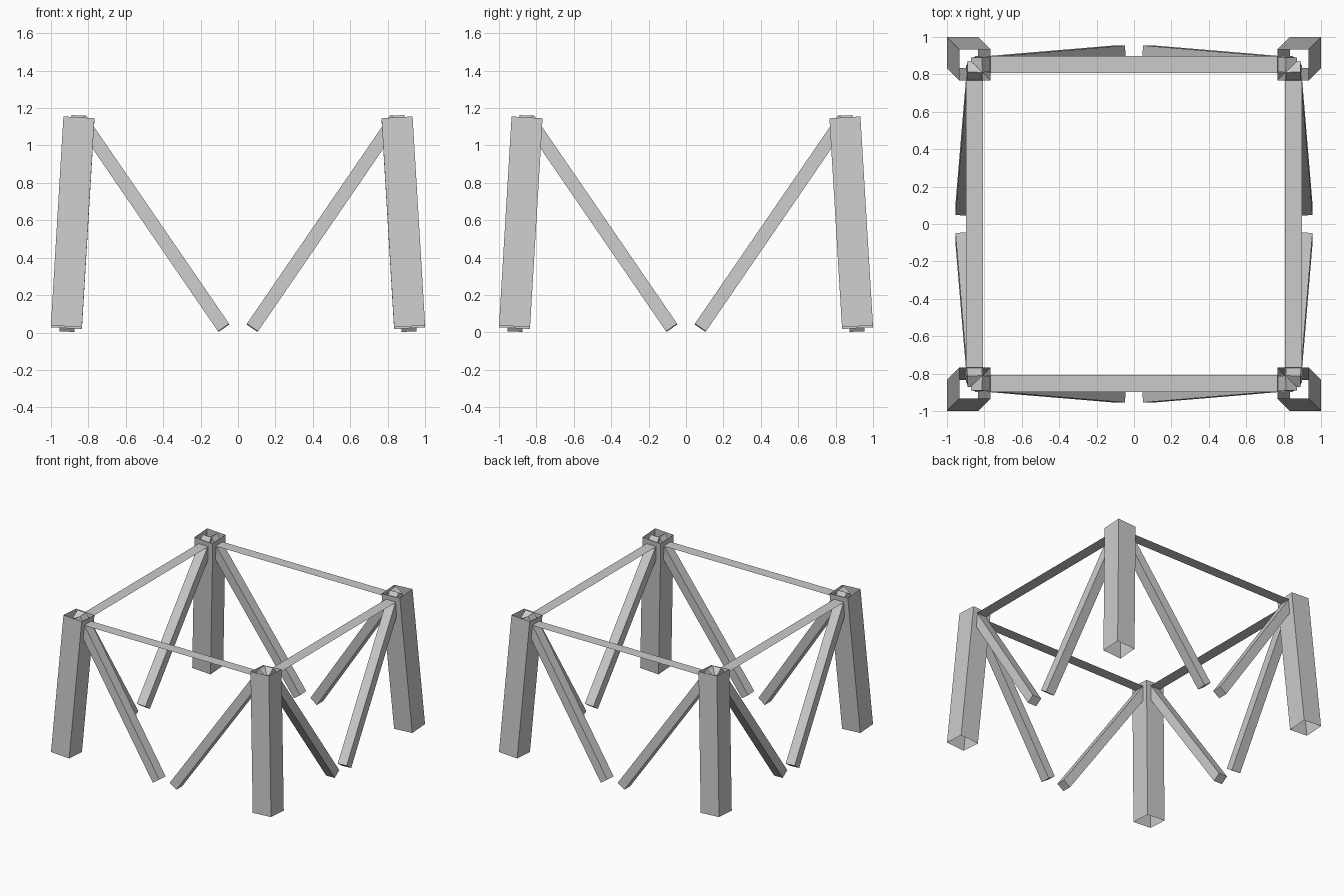
import bpy, bmesh
from mathutils import Vector, Matrix

if "Cube" in bpy.data.objects:
    bpy.data.objects.remove(bpy.data.objects["Cube"], do_unlink=True)

GREY = (0.6, 0.6, 0.6, 1)
grey = bpy.data.materials.new("plain grey")
grey.use_nodes = True
grey.diffuse_color = GREY
grey.node_tree.nodes["Principled BSDF"].inputs["Base Color"].default_value = GREY


def finish(name, bm):
    mesh = bpy.data.meshes.new(name)
    bm.to_mesh(mesh)
    bm.free()
    mesh.materials.append(grey)
    bpy.context.collection.objects.link(bpy.data.objects.new(name, mesh))


def bar(name, start, end, side, width, depth, capped):
    """Square bar from start to end; width lies along side."""
    start, end = Vector(start), Vector(end)
    z = (end - start).normalized()
    x = Vector(side)
    x = (x - z * x.dot(z)).normalized()
    y = z.cross(x)
    frame = Matrix((x, y, z)).transposed().to_4x4()
    size = Matrix.Diagonal((width, depth, (end - start).length, 1))
    bm = bmesh.new()
    bmesh.ops.create_cube(bm, matrix=Matrix.Translation((start + end) / 2) @ frame @ size)
    if not capped:
        ends = [f for f in bm.faces if abs(f.normal.dot(z)) > 0.9]
        bmesh.ops.delete(bm, geom=ends, context='FACES_ONLY')
    finish(name, bm)


for sy, depth_name in ((-1, "front"), (1, "back")):
    for sx, side_name in ((-1, "right"), (1, "left")):
        corner = f"{depth_name}_{side_name}"
        # Leaning hollow post
        bar(f"{corner}_post", (sx * 0.917, sy * 0.917, 0.028),
            (sx * 0.85, sy * 0.85, 1.145), (1, 0, 0), 0.166, 0.166, False)
        # Two diagonal braces spreading from the post top
        bar(f"{corner}_brace_across", (sx * 0.076, sy * 0.914, 0.025),
            (sx * 0.841, sy * 0.85, 1.14), (0, 1, 0), 0.08, 0.072, True)
        bar(f"{corner}_brace_along", (sx * 0.914, sy * 0.076, 0.025),
            (sx * 0.85, sy * 0.841, 1.14), (1, 0, 0), 0.08, 0.072, True)

# Flat rails joining the post tops
for name, centre, size in (
        ("front_rail", (0, -0.853), (1.7, 0.092)), ("back_rail", (0, 0.853), (1.7, 0.092)),
        ("right_rail", (-0.853, 0), (0.092, 1.7)), ("left_rail", (0.853, 0), (0.092, 1.7))):
    bm = bmesh.new()
    place = Matrix.Translation((*centre, 1.1)) @ Matrix.Diagonal((*size, 1, 1))
    bmesh.ops.create_grid(bm, x_segments=1, y_segments=1, size=0.5, matrix=place)
    finish(name, bm)
